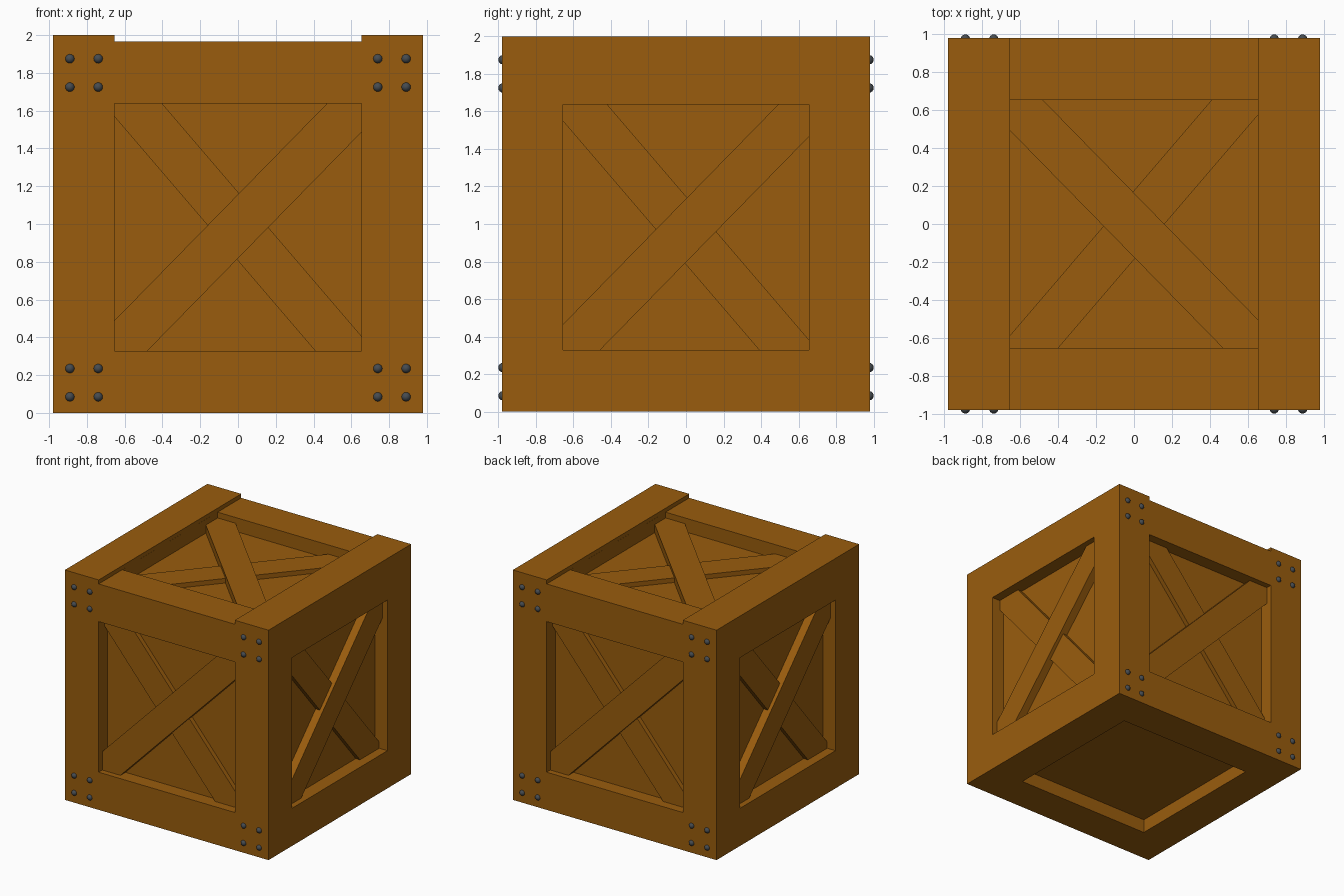
import bpy, bmesh, math
from mathutils import Matrix, Vector

if "Cube" in bpy.data.objects:
    bpy.data.objects.remove(bpy.data.objects["Cube"])

H = 0.98          # half width of the crate
ZT = 1.965        # top of the main body
ZC = ZT / 2       # centre height
OPEN = 0.655      # half size of the recessed openings
DEPTH = 0.12      # recess depth


def material(name, rgb):
    m = bpy.data.materials.new(name)
    m.diffuse_color = (*rgb, 1)
    m.use_nodes = True
    m.node_tree.nodes["Principled BSDF"].inputs["Base Color"].default_value = m.diffuse_color
    return m


wood = material("brown wood", (0.32, 0.108, 0.004))
steel = material("dark steel", (0.06, 0.07, 0.08))


def make(name, bm, mat):
    bmesh.ops.recalc_face_normals(bm, faces=bm.faces)
    me = bpy.data.meshes.new(name)
    bm.to_mesh(me)
    bm.free()
    me.materials.append(mat)
    ob = bpy.data.objects.new(name, me)
    bpy.context.collection.objects.link(ob)
    return ob


def add_box(bm, frame, size):
    bmesh.ops.create_cube(bm, size=1, matrix=frame @ Matrix.Diagonal((*size, 1)))


def frame_of(u, v, n, origin):
    m = Matrix((u, v, n)).transposed().to_4x4()
    m.translation = origin
    return m


# Face frames: local x = across, y = up, z = outward
sides = {}
for k, name in enumerate(("front", "right", "back", "left")):
    r = Matrix.Rotation(k * math.pi / 2, 4, 'Z')
    sides[name] = r @ frame_of((1, 0, 0), (0, 0, 1), (0, -1, 0), (0, -H, ZC))
top = frame_of((1, 0, 0), (0, 1, 0), (0, 0, 1), (0, 0, ZT))
bottom = frame_of((1, 0, 0), (0, -1, 0), (0, 0, -1), (0, 0, 0))

# Crate body: front outline with raised top rails, swept front to back
bm = bmesh.new()
outline = [(-H, 0), (H, 0), (H, 2), (OPEN, 2), (OPEN, ZT), (-OPEN, ZT), (-OPEN, 2), (-H, 2)]
face = bm.faces.new([bm.verts.new((x, -H, z)) for x, z in outline])
ext = bmesh.ops.extrude_face_region(bm, geom=[face])
bmesh.ops.translate(bm, vec=(0, 2 * H, 0),
                    verts=[g for g in ext["geom"] if isinstance(g, bmesh.types.BMVert)])
body = make("crate_body", bm, wood)

# Cut a square recess into all six faces
bm = bmesh.new()
for f in [*sides.values(), top, bottom]:
    # the top cutter stays a hair inside the rails to avoid coplanar faces
    w = OPEN * 2 - (0.001 if f is top else 0)
    add_box(bm, f @ Matrix.Translation((0, 0, 0.04 - DEPTH / 2)), (w, OPEN * 2, DEPTH + 0.08))
cutter = make("recess_cutter", bm, wood)
cutter.hide_render = True
mod = body.modifiers.new("recesses", 'BOOLEAN')
mod.operation = 'DIFFERENCE'
mod.solver = 'EXACT'
mod.object = cutter
bpy.context.view_layer.update()
cut = bpy.data.meshes.new_from_object(body.evaluated_get(bpy.context.evaluated_depsgraph_get()))
body.modifiers.clear()
body.data = cut
bpy.data.objects.remove(cutter)


# Crossed braces: upper one near the surface, lower one behind it
def braces(name, f, shift, flip):
    for part, angle, depth in (("upper", 45.6, 0.05), ("lower", -49.4, 0.08)):
        bm = bmesh.new()
        m = (f @ Matrix.Translation((0, shift, -(depth + 0.15) / 2))
             @ Matrix.Rotation(math.radians(angle * flip), 4, 'Z'))
        add_box(bm, m, (2.0, 0.237, 0.15 - depth))
        make(f"{name}_{part}_brace", bm, wood)


for name, f in sides.items():
    braces(name, f, 0.005 if name in ("front", "back") else -0.017, 1)
braces("top", top, -0.006, -1)

# Round bolt heads in the corners of front and back
for name in ("front", "back"):
    bm = bmesh.new()
    for x in (-0.89, -0.74, 0.74, 0.89):
        for z in (0.085, 0.235, 1.725, 1.875):
            m = sides[name] @ Matrix.Translation((x, z - ZC, -0.005))
            bmesh.ops.create_uvsphere(bm, u_segments=16, v_segments=8, radius=0.025, matrix=m)
    for p in bm.faces:
        p.smooth = True
    make(f"{name}_bolts", bm, steel)
